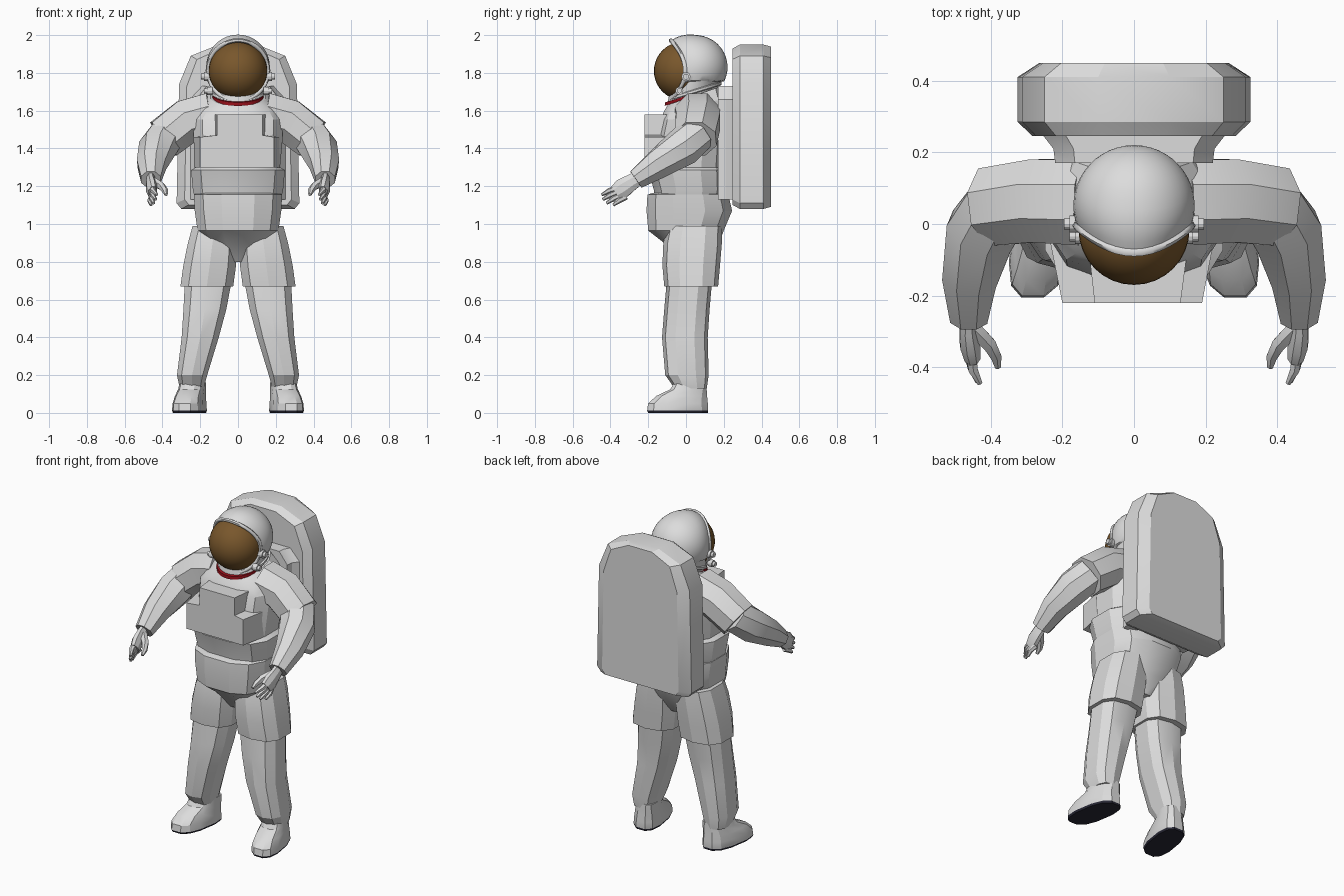
import bpy, bmesh
from math import sin, cos, pi, radians
from mathutils import Vector

cube = bpy.data.objects.get("Cube")
if cube:
    bpy.data.objects.remove(cube, do_unlink=True)


def material(name, color, rough=0.6):
    m = bpy.data.materials.new(name)
    m.use_nodes = True
    m.diffuse_color = (*color, 1)
    bsdf = m.node_tree.nodes["Principled BSDF"]
    bsdf.inputs["Base Color"].default_value = (*color, 1)
    bsdf.inputs["Roughness"].default_value = rough
    return m


SUIT = material("suit_white", (0.72, 0.72, 0.72))
VISOR = material("visor_bronze", (0.19, 0.095, 0.025), 0.3)
RED = material("neck_red", (0.3, 0.005, 0.01))
SOLE = material("sole_dark", (0.02, 0.02, 0.035))


def loft(name, rings, mat=SUIT, mirror=False, caps=(True, True), angle=25, closed=False):
    """Skin a list of equal-length point rings into one object."""
    bm = bmesh.new()
    vs = [[bm.verts.new(p) for p in r] for r in rings]
    n = len(vs[0])
    pairs = list(zip(vs, vs[1:])) + ([(vs[-1], vs[0])] if closed else [])
    for a, b in pairs:
        for i in range(n):
            j = (i + 1) % n
            bm.faces.new((a[i], a[j], b[j], b[i]))
    if caps[0]:
        bm.faces.new(vs[0][::-1])
    if caps[1]:
        bm.faces.new(vs[-1])
    bmesh.ops.recalc_face_normals(bm, faces=bm.faces)
    me = bpy.data.meshes.new(name)
    bm.to_mesh(me)
    bm.free()
    me.materials.append(mat)
    ob = bpy.data.objects.new(name, me)
    bpy.context.collection.objects.link(ob)
    if mirror:
        ob.modifiers.new("mirror", 'MIRROR')
    bpy.ops.object.select_all(action='DESELECT')
    ob.select_set(True)
    bpy.context.view_layer.objects.active = ob
    bpy.ops.object.shade_smooth_by_angle(angle=radians(angle))
    return ob


def power(v, p):
    return (1 if v >= 0 else -1) * abs(v) ** p


def slab(z, cx, rx, yf, yb, tilt=0, n=12, p=0.75):
    """Horizontal rounded ring from yf to yb, sloping up to the back by tilt."""
    cy, ry = (yf + yb) / 2, (yb - yf) / 2
    out = []
    for i in range(n):
        t = 2 * pi * (i + 0.5) / n
        y = ry * power(sin(t), p)
        out.append(Vector((cx + rx * power(cos(t), p), cy + y, z + tilt * y)))
    return out


def tube(name, path, radii, n=8, flat=1.0, **kw):
    """Tube along a path of points, with a radius for each."""
    pts = [Vector(p) for p in path]
    rings = []
    for i, c in enumerate(pts):
        d = (pts[min(i + 1, len(pts) - 1)] - pts[max(i - 1, 0)]).normalized()
        u = d.cross(Vector((0, 0, 1))).normalized()
        v = u.cross(d)
        rings.append([c + radii[i] * (u * cos(2 * pi * (k + .5) / n) * flat
                                      + v * sin(2 * pi * (k + .5) / n)) for k in range(n)])
    return loft(name, rings, **kw)


# Torso, waist band and pelvis
loft("upper_torso", [slab(1.27, 0, .225, -.18, .2), slab(1.42, 0, .24, -.17, .21),
                     slab(1.56, 0, .245, -.14, .22, .05), slab(1.63, 0, .21, -.12, .21, .2),
                     slab(1.68, 0, .15, -.10, .19, .35)])
loft("waist_band", [slab(1.14, 0, .235, -.17, .2), slab(1.18, 0, .245, -.175, .21),
                    slab(1.285, 0, .255, -.205, .21), slab(1.3, 0, .23, -.19, .2)])
loft("pelvis", [slab(.8, 0, .05, -.05, .12), slab(.9, 0, .17, -.12, .18),
                slab(.965, 0, .22, -.205, .205), slab(1.07, 0, .235, -.215, .25),
                slab(1.155, 0, .24, -.21, .23), slab(1.165, 0, .22, -.18, .2)])

# Chest control box with a raised middle
chest = [(-.2, 1.3), (.19, 1.3), (.19, 1.46), (.13, 1.47), (.13, 1.58),
         (-.11, 1.58), (-.11, 1.47), (-.2, 1.46)]
loft("chest_box", [[(x * k, y, z) for x, z in chest] for y, k in ((-.22, 1), (-.05, 1.17))])

# Backpack: arched outline lofted front to back with chamfered rims
half = [(.3, 1.08), (.325, 1.11), (.312, 1.74), (.25, 1.89), (.1, 1.95)]
outline = half + [(-x, z) for x, z in reversed(half)]
loft("backpack", [[(x * kx, y, 1.515 + (z - 1.515) * kz) for x, z in outline]
                  for y, kx, kz in ((.245, .87, .95), (.285, 1, 1), (.41, 1, 1), (.45, .81, .975))])
frame = [(-1, 1.13), (1, 1.13), (1, 1.66), (.75, 1.73), (-.75, 1.73), (-1, 1.66)]
loft("backpack_mount", [[(x * w, y, z) for x, z in frame] for y, w in ((.17, .22), (.21, .225), (.255, .26))])

# Legs: wide thigh covers over the lower legs
loft("thigh_covers", [slab(.99, .12, .125, -.1, .19, n=10), slab(.9, .135, .135, -.12, .19, n=10),
                      slab(.78, .15, .145, -.125, .18, n=10), slab(.67, .165, .145, -.115, .17, n=10)],
     mirror=True)
loft("lower_legs", [slab(.72, .155, .13, -.1, .14, n=10), slab(.55, .175, .118, -.115, .125, n=10),
                    slab(.4, .2, .102, -.127, .115, n=10), slab(.2, .243, .083, -.11, .12, n=10),
                    slab(.13, .245, .066, -.06, .11, n=10)], mirror=True)

# Boots: toes turned outward, dark undersides
boot = [slab(0, .25, .08, -.205, .12), slab(.012, .25, .085, -.21, .122), slab(.05, .25, .082, -.205, .12),
        slab(.09, .248, .076, -.16, .115), slab(.125, .245, .07, -.085, .112), slab(.16, .243, .067, -.065, .11)]
for ring in boot:
    for p in ring:
        p.x -= p.y * .16
boots = loft("boots", boot, mirror=True)
boots.data.materials.append(SOLE)
for f in boots.data.polygons:
    if f.normal.z < -.5 or f.center.z < .008:
        f.material_index = 1

# Arms: short sleeve, then a tapering forearm with a cuff
tube("upper_arms", [(.14, .06, 1.575), (.27, .065, 1.545), (.395, .05, 1.45)],
     [.13, .125, .118], mirror=True)
tube("forearms", [(.37, .06, 1.48), (.425, -.02, 1.405), (.458, -.15, 1.315), (.461, -.265, 1.235)],
     [.1, .104, .082, .056], mirror=True)

# Gloves: palm, four spread fingers and a thumb
tube("palms", [(.461, -.25, 1.245), (.462, -.29, 1.22), (.458, -.335, 1.19), (.452, -.37, 1.165)],
     [.042, .047, .055, .045], flat=.55, mirror=True)
tips = [(.43, -.445, 1.155), (.436, -.44, 1.13), (.446, -.42, 1.11), (.46, -.385, 1.1)]
for i, tip in enumerate(tips):
    base = Vector((.455, -.36 + .014 * i, 1.192 - .016 * i))
    mid = base.lerp(Vector(tip), .55) + Vector((.008, 0, .004))
    tube("finger_%d" % (i + 1), [base, mid, tip], [.016, .015, .008], n=6, mirror=True)
tube("thumbs", [(.45, -.29, 1.225), (.405, -.335, 1.2), (.385, -.37, 1.175), (.38, -.4, 1.155)],
     [.025, .022, .017, .009], n=6, mirror=True)

# Helmet shell: swept from a bent face rim to the back of the head
N = 40
centre = Vector((0, .05, 1.83))


def rim_point(t, k=1.0):
    return Vector((.16 * k * cos(t), -.005 - .075 * sin(t) ** 2, 1.812 + .16 * k * sin(t)))


rim = [rim_point(2 * pi * i / N) for i in range(N)]
back = Vector((0, 1, 0))
shell = []
for s in range(15):
    f = min(s / 14, .985)
    ring = []
    for p in rim:
        d = p - centre
        q = centre + d.normalized().slerp(back, f) * (d.length + (.17 - d.length) * min(1, 3 * f))
        q.z = max(q.z, 1.755 + 1.3 * min(q.y, 0))
        ring.append(q)
    shell.append(ring)
loft("helmet_shell", shell, caps=(False, True), angle=40)

# Rim bead around the face opening
bead = []
for i in range(N):
    t = 2 * pi * i / N
    bead.append([rim_point(t, 1 + .07 * cos(a)) + Vector((0, .012 * sin(a), 0))
                 for a in (k * pi / 3 for k in range(6))])
loft("helmet_rim", bead, caps=(False, False), closed=True, angle=60)

# Visor
bpy.ops.mesh.primitive_uv_sphere_add(segments=32, ring_count=20, radius=.155, location=(0, -.015, 1.81))
visor = bpy.context.object
visor.name = "visor"
visor.data.materials.append(VISOR)
bpy.ops.object.shade_smooth()

# Neck, collar rings and red seal
loft("helmet_neck", [slab(1.765, 0, .152, -.07, .2, .1, 24, 1), slab(1.72, 0, .143, -.09, .18, .25, 24, 1),
                     slab(1.675, 0, .135, -.1, .175, .3, 24, 1)])
loft("collar_ring", [slab(1.715, 0, .142, -.085, .185, .3, 24, 1), slab(1.71, 0, .15, -.09, .19, .3, 24, 1),
                     slab(1.697, 0, .15, -.095, .19, .3, 24, 1), slab(1.692, 0, .14, -.09, .185, .3, 24, 1)])
loft("red_neck_seal", [slab(1.668, 0, .136, -.114, .17, .3, 24, 1), slab(1.686, 0, .136, -.112, .17, .3, 24, 1)], RED)

# Helmet side fittings
for name, x, y, z, r in (("visor_pivots", .15, 0, 1.78, .024), ("latch_knobs", .135, -.035, 1.705, .021)):
    loft(name, [[(x + dx, y + r * k * cos(a), z + r * k * sin(a)) for a in (i * pi / 6 for i in range(12))]
                for dx, k in ((0, 1), (.03, 1), (.03, .65), (.045, .65))], mirror=True)
